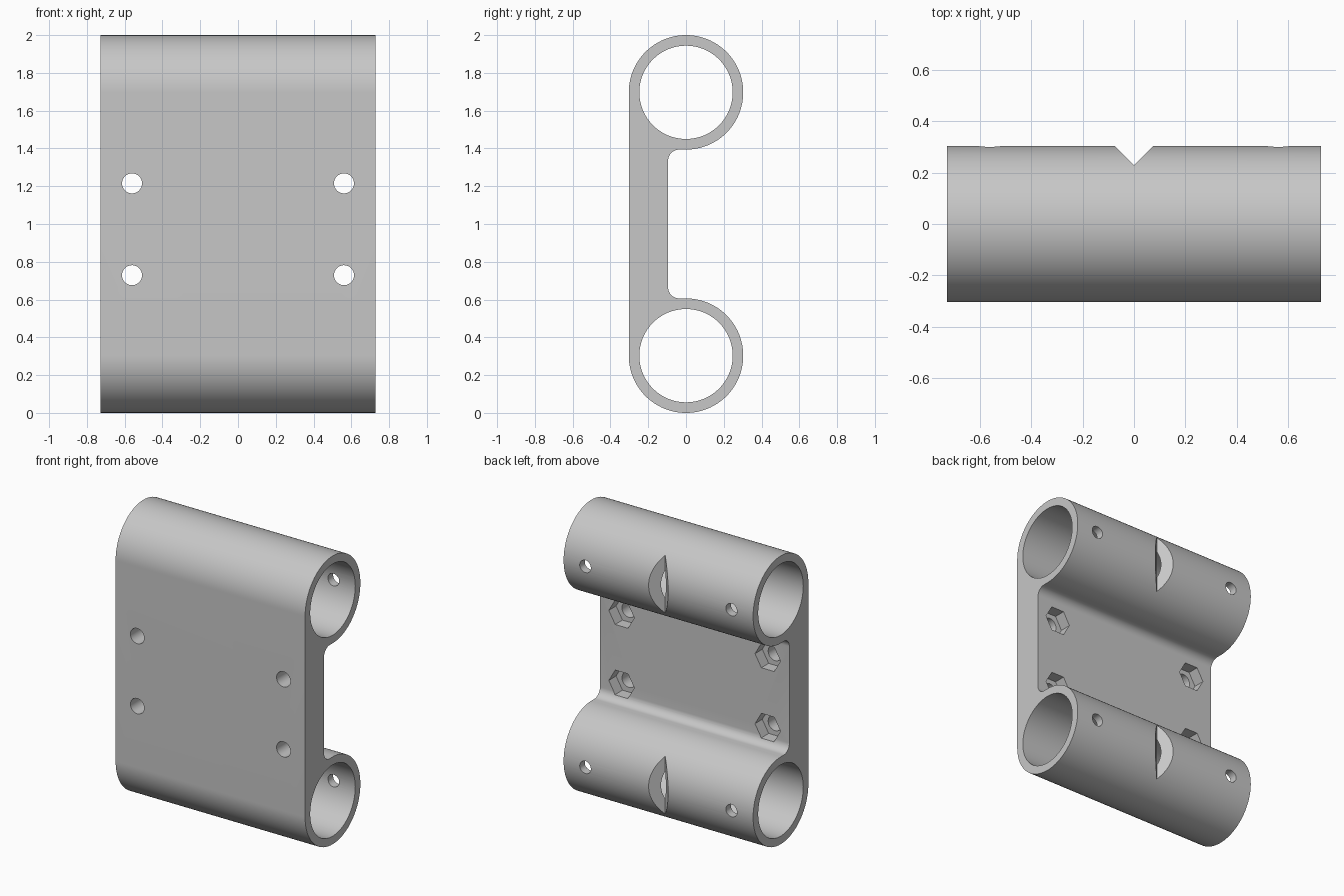
import bpy, bmesh
from math import cos, sin, radians
from mathutils import Vector

cube = bpy.data.objects.get("Cube")
if cube:
    bpy.data.objects.remove(cube, do_unlink=True)

HALF_LENGTH = 0.727
OUTER, BORE = 0.303, 0.247
TUBE_Z = (OUTER, 2 - OUTER)
PLATE_BACK, FILLET = -0.095, 0.06
BOLT_X, BOLT_Z = 0.561, (0.729, 1.215)

grey = bpy.data.materials.new("light grey")
grey.diffuse_color = (0.57, 0.57, 0.57, 1)
grey.use_nodes = True
grey.node_tree.nodes["Principled BSDF"].inputs["Base Color"].default_value = (0.57, 0.57, 0.57, 1)


def arc(cx, cy, r, start, end, steps):
    """Points along an arc, both ends included."""
    angles = [radians(start + (end - start) * i / steps) for i in range(steps + 1)]
    return [(cx + r * cos(a), cy + r * sin(a)) for a in angles]


def circle(cx, cy, r, steps):
    return arc(cx, cy, r, 0, 360, steps)[:-1]


def prism(name, outline, axis, low, high):
    """Extrude a 2D outline along one axis (0 = x, 1 = y, 2 = z)."""
    def place(p, depth):
        co = list(p)
        co.insert(axis, depth)
        return co
    bm = bmesh.new()
    base = bm.faces.new([bm.verts.new(place(p, low)) for p in outline])
    new = bmesh.ops.extrude_face_region(bm, geom=[base])["geom"]
    shift = Vector(place((0, 0), high - low))
    bmesh.ops.translate(bm, vec=shift, verts=[v for v in new if isinstance(v, bmesh.types.BMVert)])
    bmesh.ops.recalc_face_normals(bm, faces=bm.faces)
    mesh = bpy.data.meshes.new(name)
    bm.to_mesh(mesh)
    bm.free()
    mesh.materials.append(grey)
    obj = bpy.data.objects.new(name, mesh)
    bpy.context.collection.objects.link(obj)
    return obj


# Body: plate and two tube shells in one side profile, mirrored about mid height
lower = arc(0, OUTER, OUTER, 180, 450, 96)
lower += arc(PLATE_BACK + FILLET, 2 * OUTER + FILLET, FILLET, 270, 180, 12)
upper = [(y, 2 - z) for y, z in reversed(lower)]
body = prism("tube_bracket", lower + upper, 0, -HALF_LENGTH, HALF_LENGTH)

cutters = []
for z in TUBE_Z:
    # Tube bore
    cutters.append(prism("bore_cutter", circle(0, z, BORE, 96), 0, -1, 1))
    # V notch across the back of the tube
    notch = [(0, 0.228), (0.172, 0.4), (-0.172, 0.4)]
    cutters.append(prism("notch_cutter", notch, 2, z - 0.26, z + 0.26))
    # Screw holes in the back wall of the tube
    for x in (-BOLT_X, BOLT_X):
        cutters.append(prism("screw_hole_cutter", circle(x, z, 0.043, 32), 1, 0.1, 0.4))

# Bolt holes through the plate, with hexagonal nut pockets behind
for z in BOLT_Z:
    for x in (-BOLT_X, BOLT_X):
        cutters.append(prism("bolt_hole_cutter", circle(x, z, 0.053, 32), 1, -0.4, 0.05))
        cutters.append(prism("nut_pocket_cutter", circle(x, z, 0.098, 6), 1, PLATE_BACK - 0.08, 0.02))

bpy.ops.object.select_all(action="DESELECT")
bpy.context.view_layer.objects.active = body
body.select_set(True)
for cutter in cutters:
    cutter.hide_render = True
    cut = body.modifiers.new("cut", "BOOLEAN")
    cut.operation, cut.solver, cut.object = "DIFFERENCE", "EXACT", cutter
    bpy.ops.object.modifier_apply(modifier=cut.name)
    bpy.data.objects.remove(cutter, do_unlink=True)

bpy.ops.object.shade_smooth_by_angle(angle=radians(30))
